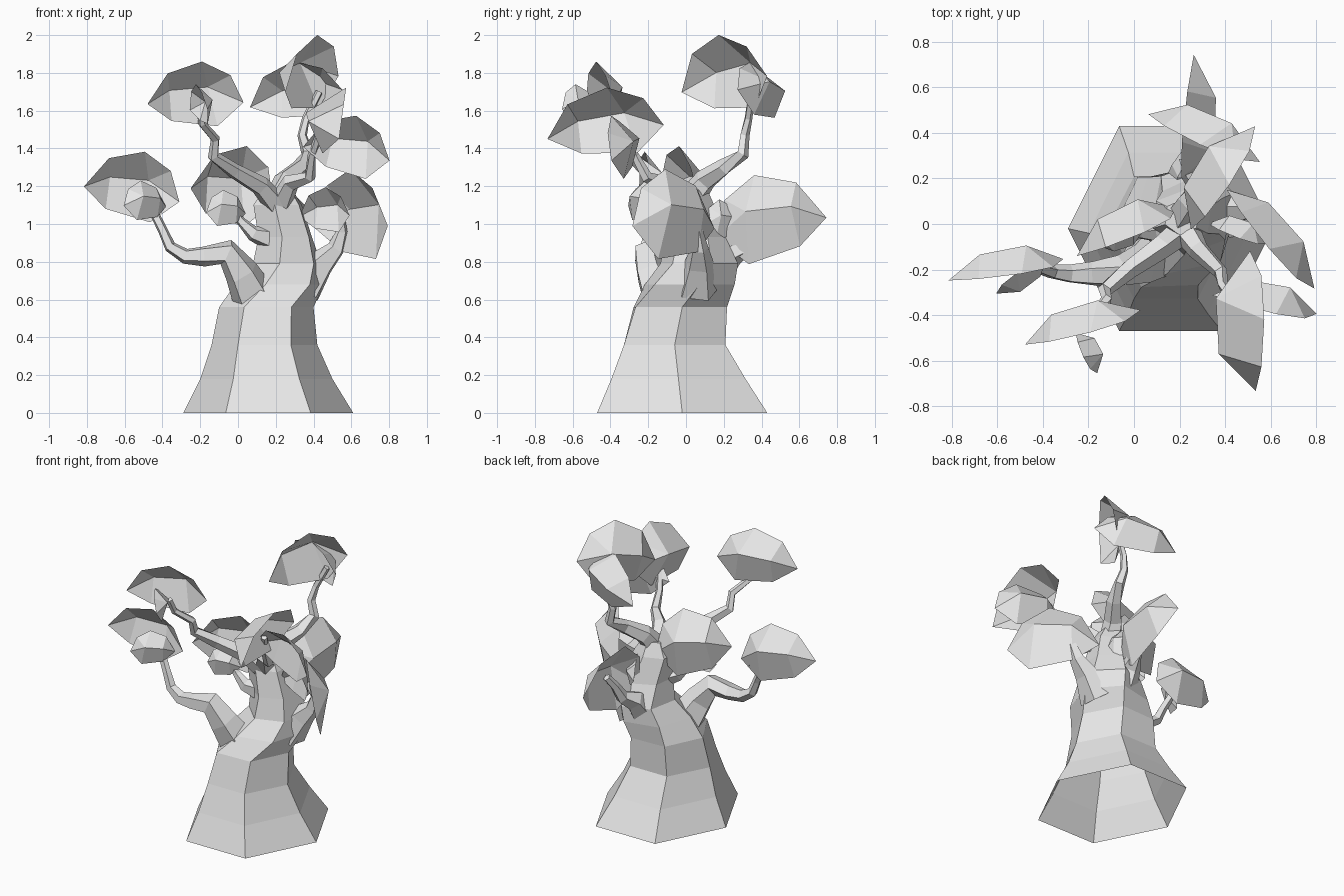
import bpy, bmesh, math
from mathutils import Vector

old = bpy.data.objects.get("Cube")
if old:
    bpy.data.objects.remove(old)

# One pale grey material for the whole tree
grey = bpy.data.materials.new("pale_grey")
grey.use_nodes = True
shade = (0.8, 0.8, 0.8, 1)
grey.diffuse_color = shade
for node in grey.node_tree.nodes:
    if node.type == 'BSDF_PRINCIPLED':
        node.inputs["Base Color"].default_value = shade


def finish(name, bm):
    mesh = bpy.data.meshes.new(name)
    bm.to_mesh(mesh)
    bm.free()
    mesh.materials.append(grey)
    obj = bpy.data.objects.new(name, mesh)
    bpy.context.collection.objects.link(obj)
    return obj


def loft(name, rings):
    """Join matching rings of points into a tube with an open root."""
    bm = bmesh.new()
    loops = [[bm.verts.new(p) for p in ring] for ring in rings]
    sides = len(loops[0])
    for low, high in zip(loops, loops[1:]):
        for i in range(sides):
            j = (i + 1) % sides
            bm.faces.new((low[i], low[j], high[j], high[i]))
    bm.faces.new(loops[-1])
    bmesh.ops.recalc_face_normals(bm, faces=bm.faces)
    return finish(name, bm)


def trunk_ring(z, cx, cy, rx, ry, twist):
    ring = []
    for i in range(6):
        a = math.radians(60 * i + twist)
        ring.append((cx + rx * math.cos(a), cy + ry * math.sin(a), z))
    return ring


def branch(name, thick, thin, points):
    """Crooked five-sided limb tapering along a path."""
    pts = [Vector(p) for p in points]
    last = len(pts) - 1
    rings = []
    for k, p in enumerate(pts):
        along = (pts[min(k + 1, last)] - pts[max(k - 1, 0)]).normalized()
        side = along.cross(Vector((0.3, 1, 0.2))).normalized()
        other = along.cross(side)
        r = thin + (thick - thin) * (1 - k / last) ** 2
        rings.append([p + r * (side * math.cos(a) + other * math.sin(a))
                      for a in (math.tau * i / 5 for i in range(5))])
    return loft(name, rings)


# Leaf shell: rim points then two brow points, as across, up, forward
SHELL = [(-1, -.25, .7), (-.6, .65, .8), (.1, 1, .85), (.7, .6, .8), (1, -.2, .6),
         (.5, -.9, .35), (-.45, -.75, .35), (-.45, .15, .05), (.35, .25, 0)]
SHELL_FACES = ["017", "1287", "238", "348", "458", "8567", "607"]


def leaf(name, back, yaw, roll, w, h, d):
    """Open faceted shell; yaw zero opens toward the front."""
    t, r = math.radians(yaw), math.radians(roll)
    level = Vector((math.cos(t), math.sin(t), 0))
    opening = Vector((math.sin(t), -math.cos(t), 0))
    up = Vector((0, 0, 1))
    across = level * math.cos(r) + up * math.sin(r)
    upward = up * math.cos(r) - level * math.sin(r)
    bm = bmesh.new()
    verts = [bm.verts.new(Vector(back) + across * u * w + upward * v * h + opening * f * d)
             for u, v, f in SHELL]
    for face in SHELL_FACES:
        bm.faces.new([verts[int(c)] for c in face])
    return finish(name, bm)


# Trunk: flared six-sided base, twisting and leaning as it rises
loft("trunk", [
    trunk_ring(0, .16, -.02, .45, .52, 0),
    trunk_ring(.18, .15, -.04, .35, .41, 0),
    trunk_ring(.36, .14, -.06, .28, .31, 0),
    trunk_ring(.56, .15, -.03, .25, .28, 2),
    trunk_ring(.68, .22, .02, .24, .25, 12),
    trunk_ring(.79, .26, .07, .19, .21, 18),
    trunk_ring(.93, .25, .05, .155, .16, 24),
    trunk_ring(1.1, .21, .03, .14, .12, 24),
    trunk_ring(1.19, .21, .03, .08, .08, 24),
])

# Branches
branch("right_low_branch", .12, .025, [
    (.08, -.13, .62), (.02, -.18, .74), (-.06, -.21, .85), (-.18, -.22, .83),
    (-.28, -.22, .83), (-.36, -.21, .88), (-.4, -.2, .97), (-.45, -.18, 1.07)])
branch("right_high_branch", .07, .02, [
    (.24, 0, 1.06), (.12, -.1, 1.2), (-.02, -.2, 1.28), (-.13, -.29, 1.36),
    (-.12, -.33, 1.45), (-.19, -.42, 1.53), (-.2, -.46, 1.62)])
branch("back_high_branch", .08, .02, [
    (.2, 0, 1.1), (.25, .1, 1.23), (.33, .2, 1.3), (.37, .3, 1.37),
    (.34, .31, 1.47), (.36, .33, 1.56), (.43, .35, 1.7)])
branch("left_front_branch", .07, .02, [
    (.21, 0, 1.08), (.28, -.11, 1.22), (.38, -.21, 1.25),
    (.39, -.27, 1.36), (.43, -.33, 1.48)])
branch("left_low_branch", .12, .025, [
    (.34, .06, .66), (.44, .07, .79), (.52, .07, .87), (.55, .06, .96), (.54, .04, 1.05)])
branch("middle_branch", .07, .02, [
    (.18, 0, .92), (.08, -.04, .95), (.02, -.04, 1.01), (-.05, -.04, 1.1)])
branch("back_low_branch", .1, .025, [
    (.22, .14, .72), (.23, .24, .84), (.26, .32, .88), (.28, .37, .97), (.31, .42, 1.04)])

# Large leaf shells
leaf("right_low_leaf", (-.57, -.11, 1.2), 9, -10, .26, .19, .14)
leaf("right_high_leaf", (-.25, -.36, 1.68), 15, 0, .265, .18, .15)
leaf("middle_leaf", (-.07, .07, 1.2), 24, -10, .245, .22, .17)
leaf("left_front_leaf", (.36, -.43, 1.53), 90, 6, .31, .19, .25)
leaf("top_leaf", (.28, .27, 1.787), 56, 8, .27, .212, .2)
leaf("back_low_leaf", (.36, .43, 1.03), -94, -12, .3, .24, .17)
leaf("left_low_leaf", (.68, 0, 1.04), -50, 0, .29, .25, .16)
leaf("left_outer_leaf", (.6, -.26, 1.41), -12, -10, .235, .17, .15)
leaf("back_high_leaf", (.35, .48, 1.7), -25, 9, .27, .16, .17)

# Small leaf shells at the branch tips
leaf("right_low_small_leaf", (-.46, -.27, 1.12), 215, 0, .14, .11, .09)
leaf("right_high_small_leaf", (-.15, -.54, 1.63), -65, 0, .1, .11, .1)
leaf("middle_small_leaf", (-.05, -.11, 1.08), 195, 0, .11, .1, .08)
leaf("left_low_small_leaf", (.48, .02, 1.07), -20, 0, .14, .125, .1)
leaf("back_low_small_leaf", (.3, .22, 1.02), -60, 0, .11, .11, .08)
